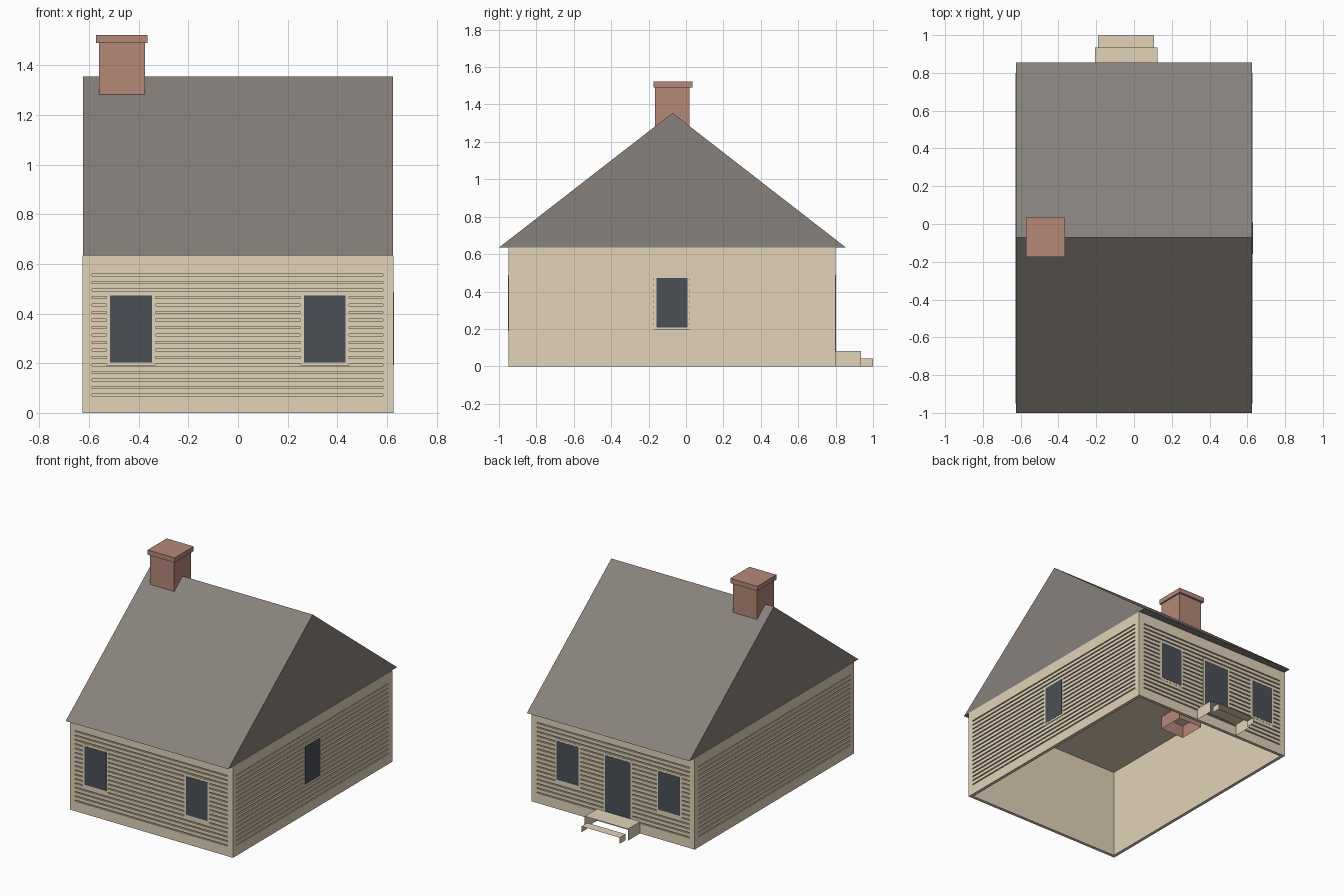
import bpy, bmesh
from mathutils import Vector

if "Cube" in bpy.data.objects:
    bpy.data.objects.remove(bpy.data.objects["Cube"])


def linear(c):
    c /= 255
    return c / 12.92 if c <= 0.04045 else ((c + 0.055) / 1.055) ** 2.4


def material(name, *rgb):
    m = bpy.data.materials.new(name)
    m.use_nodes = True
    col = [linear(c) for c in rgb] + [1]
    m.diffuse_color = col
    m.node_tree.nodes["Principled BSDF"].inputs["Base Color"].default_value = col
    return m


TAN = material("tan_siding", 226, 211, 185)
GREY = material("roof_grey", 135, 129, 123)
BRICK = material("brick_red", 181, 136, 120)
GLASS = material("dark_glass", 75, 80, 86)


def add_box(bm, lo, hi, open_sides=()):
    """Box between two corners; open_sides lists outward directions to leave out."""
    lo, hi = Vector(lo), Vector(hi)
    verts = bmesh.ops.create_cube(bm, size=1)["verts"]
    faces = {f for v in verts for f in v.link_faces}
    drop = [f for f in faces
            if any(f.normal.dot(Vector(d)) > 0.9 for d in open_sides)]
    for v in verts:
        v.co = (lo + hi) / 2 + v.co * (hi - lo)
    if drop:
        bmesh.ops.delete(bm, geom=drop, context="FACES")


def finish(name, bm, mat):
    me = bpy.data.meshes.new(name)
    bm.to_mesh(me)
    bm.free()
    me.materials.append(mat)
    ob = bpy.data.objects.new(name, me)
    bpy.context.collection.objects.link(ob)
    return ob


def box(name, lo, hi, mat, open_sides=()):
    bm = bmesh.new()
    add_box(bm, lo, hi, open_sides)
    return finish(name, bm, mat)


DOWN, BACK, FRONT = (0, 0, -1), (0, 1, 0), (0, -1, 0)
WX, Y0, Y1, EAVE = 0.627, -0.95, 0.8, 0.635
RELIEF = 0.008   # how far boards and trim stand off the wall core
CORE = 0.014     # wall core thickness

# Ceiling closing the top of the open-bottomed house
box("ceiling", (0.01 - WX, Y0 + 0.01, EAVE - 0.005),
    (WX - 0.01, Y1 - 0.01, EAVE - 0.002), TAN)

# Gable roof: triangular profile run along x
bm = bmesh.new()
profile = [(-1, EAVE), (0.855, EAVE), (-0.0725, 1.355)]
ends = [[bm.verts.new((x, y, z)) for y, z in profile] for x in (-0.625, 0.625)]
for end in ends:
    bm.faces.new(end)
for i in range(3):
    j = (i + 1) % 3
    bm.faces.new((ends[0][i], ends[0][j], ends[1][j], ends[1][i]))
bmesh.ops.recalc_face_normals(bm, faces=bm.faces)
finish("roof", bm, GREY)

# Chimney, hanging open below the ceiling
box("chimney", (-0.56, -0.165, 0.54), (-0.375, 0.02, 1.49), BRICK, [DOWN])
box("chimney_cap", (-0.573, -0.175, 1.49), (-0.365, 0.035, 1.523), BRICK)

# Wall sides: axis the wall faces along, outward sign, plane of the wall core
WALLS = {"front": (1, -1, Y0 + RELIEF), "back": (1, 1, Y1 - RELIEF),
         "left": (0, 1, WX - RELIEF), "right": (0, -1, RELIEF - WX)}


def plate_corners(side, a0, a1, z0, z1, depth):
    """Corners of a plate on a wall core, a0..a1 along it; negative depth goes in."""
    axis, sign, plane = WALLS[side]
    near, far = sorted((plane, plane + sign * depth))
    if axis:
        return (a0, near, z0), (a1, far, z1)
    return (near, a0, z0), (far, a1, z1)


def plate(name, side, a0, a1, z0, z1, depth, mat):
    return box(name, *plate_corners(side, a0, a1, z0, z1, depth), mat)


# Walls: core, surrounding trim and horizontal boards with open gaps between
GAP, FIRST, PITCH, ROWS = 0.004, 0.073, 0.0302, 17
for side, (axis, sign, plane) in WALLS.items():
    e0, e1 = (-WX, WX) if axis else (Y0, Y1)
    a0, a1 = (-0.588, 0.585) if axis else (-0.91, 0.76)
    plate(side + "_wall", side, e0 + RELIEF, e1 - RELIEF, 0, EAVE, -CORE, TAN)

    bm = bmesh.new()
    low, high = FIRST - GAP, FIRST + (ROWS - 1) * PITCH + GAP
    for strip in ((e0, e1, 0, low), (e0, e1, high, EAVE),
                  (e0, a0, low, high), (a1, e1, low, high)):
        add_box(bm, *plate_corners(side, *strip, RELIEF))
    finish(side + "_trim", bm, TAN)

    bm = bmesh.new()
    for i in range(ROWS - 1):
        z = FIRST + i * PITCH
        add_box(bm, *plate_corners(side, a0, a1, z + GAP, z + PITCH - GAP, RELIEF))
    finish(side + "_boards", bm, TAN)


# Windows and door: tan surround with a dark pane
def opening(name, side, a0, a1, z0, z1, sill):
    plate(name + "_frame", side, a0, a1, z0, z1, RELIEF + 0.001, TAN)
    plate(name + "_pane", side, a0 + 0.014, a1 - 0.014, z0 + sill, z1 - 0.014,
          RELIEF + 0.0018, GLASS)


for side in ("front", "back"):
    for tag, x in (("right", -0.431), ("left", 0.349)):
        opening(f"{side}_{tag}_window", side, x - 0.098, x + 0.098, 0.19, 0.487, 0.014)
opening("left_window", "left", -0.173, 0.021, 0.193, 0.487, 0.014)
opening("door", "back", -0.15, 0.075, 0.08, 0.487, 0)

# Back steps: treads and side cheeks without risers
box("upper_step", (-0.207, Y1, 0), (0.124, 0.935, 0.082), TAN, [DOWN, BACK, FRONT])
box("lower_step", (-0.19, 0.935, 0), (0.105, 1, 0.042), TAN, [DOWN, BACK, FRONT])
